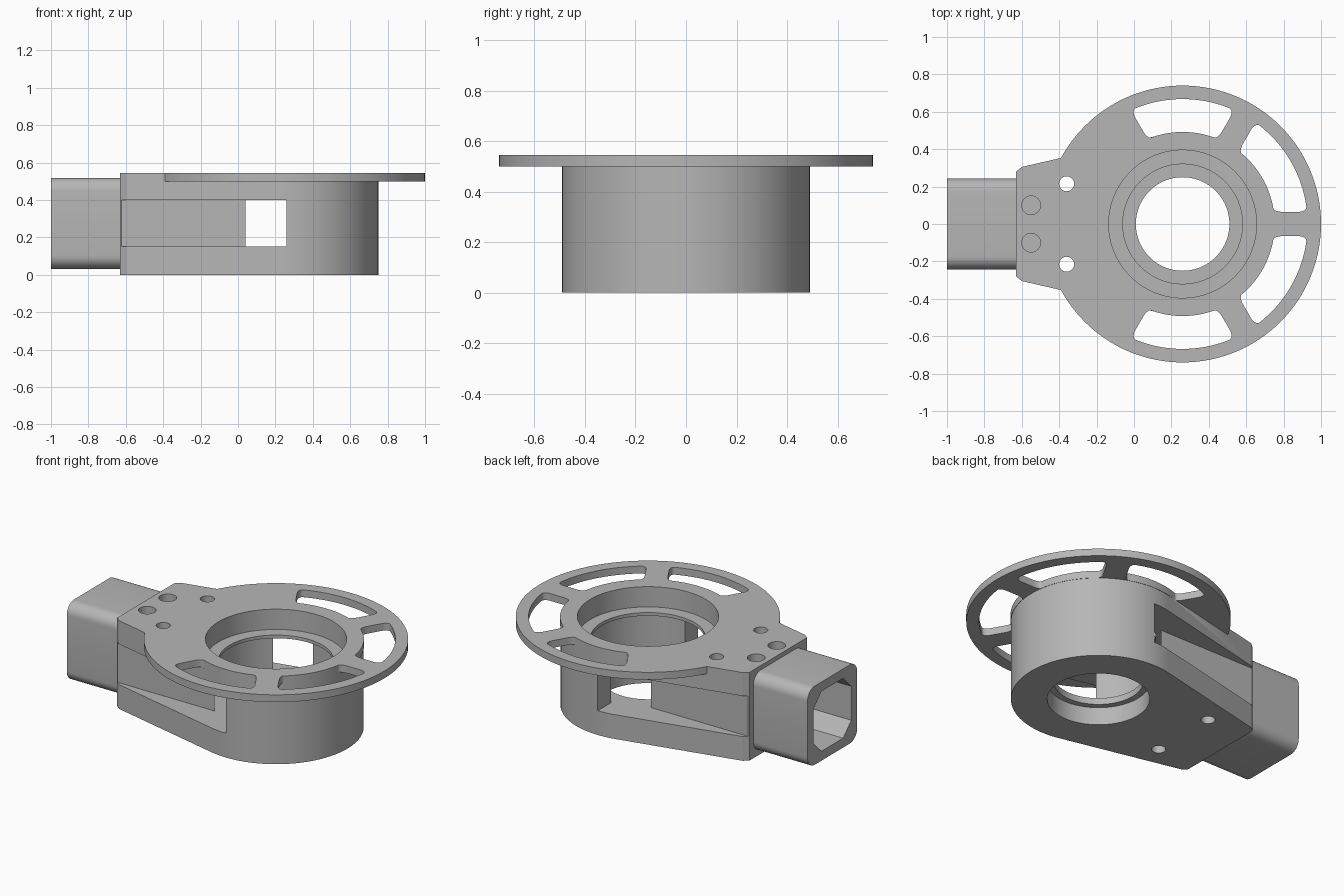
import bpy, bmesh
from math import pi, cos, sin, radians, sqrt, asin

cube = bpy.data.objects.get("Cube")
if cube:
    bpy.data.objects.remove(cube, do_unlink=True)

CX = 0.26        # ring centre on x
TOP = 0.545      # upper face of the flange

grey = bpy.data.materials.new("plain_grey")
grey.use_nodes = True
grey.diffuse_color = (0.47, 0.47, 0.47, 1)
grey.node_tree.nodes["Principled BSDF"].inputs["Base Color"].default_value = (0.47, 0.47, 0.47, 1)


def prism(name, pts, lo, hi, rounding=0.0, along_x=False):
    """Extrude an outline, optionally rounding its sharp corners."""
    place = (lambda u, v, w: (w, u, v)) if along_x else (lambda u, v, w: (u, v, w))
    bm = bmesh.new()
    n = len(pts)
    low = [bm.verts.new(place(u, v, lo)) for u, v in pts]
    high = [bm.verts.new(place(u, v, hi)) for u, v in pts]
    bm.faces.new(low[::-1])
    bm.faces.new(high)
    for i in range(n):
        j = (i + 1) % n
        bm.faces.new((low[i], low[j], high[j], high[i]))
    bm.normal_update()
    if rounding:
        axis = 0 if along_x else 2
        corners = [e for e in bm.edges
                   if abs(e.verts[0].co[axis] - e.verts[1].co[axis]) > 1e-4
                   and e.calc_face_angle() > radians(30)]
        bmesh.ops.bevel(bm, geom=corners, offset=rounding, segments=8,
                        profile=0.5, affect='EDGES')
    bmesh.ops.recalc_face_normals(bm, faces=bm.faces)
    mesh = bpy.data.meshes.new(name)
    bm.to_mesh(mesh)
    bm.free()
    mesh.materials.append(grey)
    ob = bpy.data.objects.new(name, mesh)
    bpy.context.collection.objects.link(ob)
    return ob


def arc(r, start, end, n, cx=0.0, cy=0.0):
    return [(cx + r * cos(start + (end - start) * i / n),
             cy + r * sin(start + (end - start) * i / n)) for i in range(n + 1)]


def disc(name, r, lo, hi, x=CX, y=0.0, n=96):
    return prism(name, arc(r, 0, 2 * pi, n, x, y)[:-1], lo, hi)


def box(name, x0, x1, y0, y1, lo, hi):
    return prism(name, [(x0, y0), (x1, y0), (x1, y1), (x0, y1)], lo, hi)


def combine(target, tool, operation='DIFFERENCE'):
    """Apply one boolean and discard the tool."""
    mod = target.modifiers.new("cut", 'BOOLEAN')
    mod.operation, mod.solver, mod.object = operation, 'EXACT', tool
    bpy.context.view_layer.update()
    deps = bpy.context.evaluated_depsgraph_get()
    mesh = bpy.data.meshes.new_from_object(target.evaluated_get(deps))
    target.modifiers.clear()
    target.data = mesh
    bpy.data.objects.remove(tool, do_unlink=True)


def finish(ob):
    for p in ob.data.polygons:
        p.use_smooth = True
    ob.data.set_sharp_from_angle(angle=radians(25))


# Housing: round barrel with tangent sides running back to the arm
t = pi / 2 + 0.226
half = [(-0.60, 0.305), (-0.63, 0.28)]
outline = arc(0.49, -t, t, 96, CX) + half + [(x, -y) for x, y in reversed(half)]
body = prism("bracket_body", outline, 0, TOP)

# Wide flange
combine(body, disc("flange", 0.74, 0.5, TOP, n=128), 'UNION')

# Stepped bore, from the top recess down to the bottom recess
for r, lo, hi in [(0.395, 0.42, 0.7), (0.32, 0.3, 0.5), (0.36, 0.15, 0.4),
                  (0.25, 0.05, 0.2), (0.287, -0.1, 0.11)]:
    combine(body, disc("bore", r, lo, hi))

# Side windows that open into the barrel
for s in (-1, 1):
    y0, y1 = sorted((s * 0.285, s * 0.6))
    combine(body, box("window", -0.7, CX, y0, y1, 0.15, 0.4))

# Flange slots between spokes of equal width
R_IN, R_OUT, SPOKE = 0.492, 0.668, 0.065
for deg in (-90, -30, 30, 90):
    a = radians(deg)
    h_out = pi / 6 - asin(SPOKE / R_OUT)
    h_in = pi / 6 - asin(SPOKE / R_IN)
    pts = arc(R_OUT, a - h_out, a + h_out, 20, CX) + arc(R_IN, a + h_in, a - h_in, 20, CX)
    combine(body, prism("slot", pts, 0.495, 0.7, rounding=0.045))

# Through holes and blind screw holes in the arm
for s in (-1, 1):
    combine(body, disc("through_hole", 0.04, -0.1, 0.7, -0.36, s * 0.215, 32))
    combine(body, disc("screw_hole", 0.05, 0.4, 0.7, -0.55, s * 0.1, 32))
finish(body)

# Hollow rounded square tube with a chamfered opening
def square(w, h, zc=0.275):
    return [(-w, zc - h), (w, zc - h), (w, zc + h), (-w, zc + h)]

tube = prism("square_tube", square(0.243, 0.243), -1.0, -0.62, rounding=0.07, along_x=True)
c, w, zc = 0.08, 0.185, 0.275
octagon = [(w, zc - w + c), (w, zc + w - c), (w - c, zc + w), (-w + c, zc + w),
           (-w, zc + w - c), (-w, zc - w + c), (-w + c, zc - w), (w - c, zc - w)]
combine(tube, prism("tube_opening", octagon, -1.1, -0.64, along_x=True))
finish(tube)
